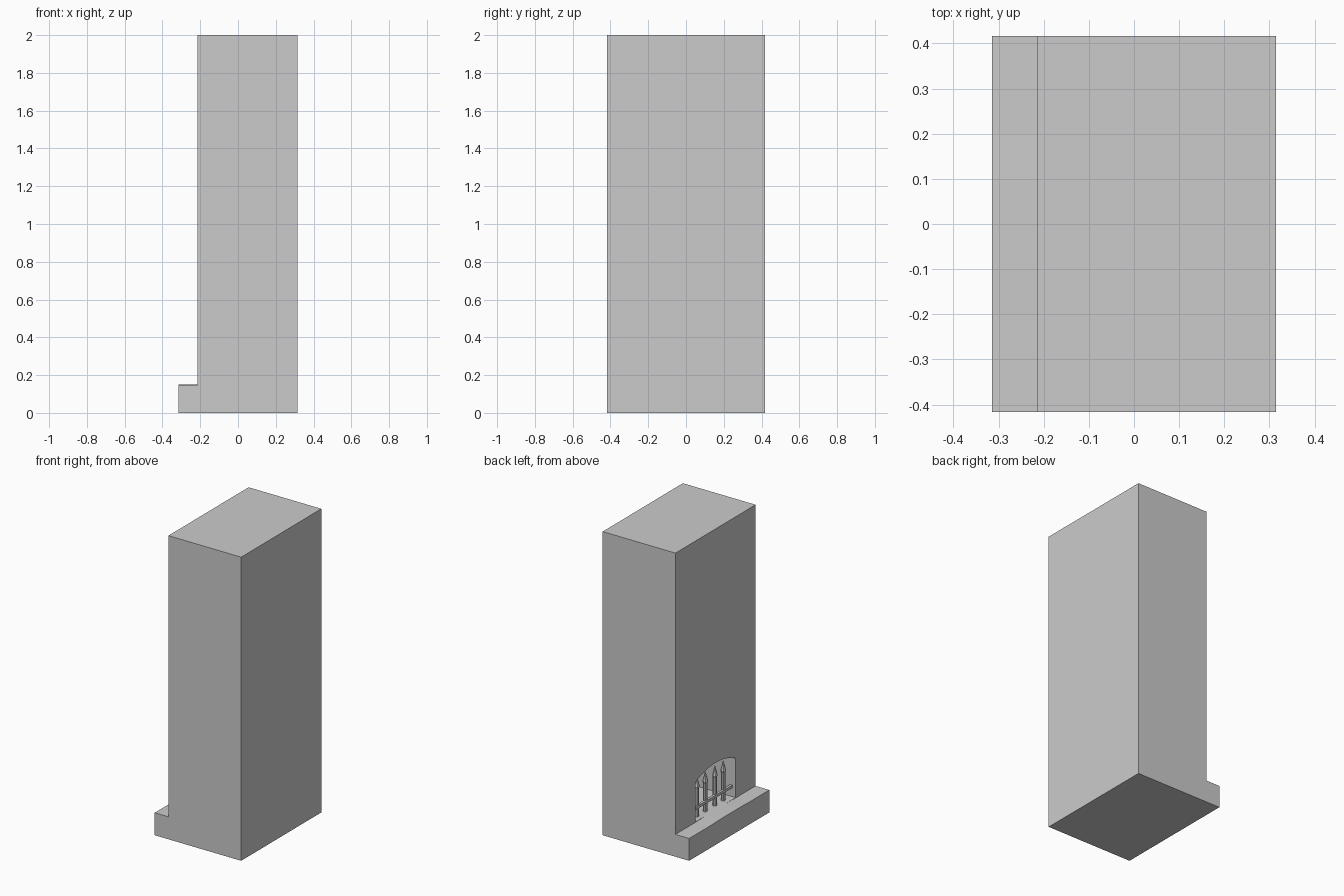
import bpy, bmesh, math

if "Cube" in bpy.data.objects:
    bpy.data.objects.remove(bpy.data.objects["Cube"])

XB, XF, XH = 0.315, -0.215, -0.315   # back, breast front, hearth front
HALF_Y, HEIGHT, FLOOR = 0.417, 2.0, 0.15


def finish(bm, name):
    bmesh.ops.recalc_face_normals(bm, faces=bm.faces[:])
    mesh = bpy.data.meshes.new(name)
    bm.to_mesh(mesh)
    bm.free()
    obj = bpy.data.objects.new(name, mesh)
    bpy.context.collection.objects.link(obj)
    return obj


def extrude_yz(name, profile, x0, x1):
    """Extrude a closed (y, z) outline along x."""
    bm = bmesh.new()
    face = bm.faces.new([bm.verts.new((x0, y, z)) for y, z in profile])
    ext = bmesh.ops.extrude_face_region(bm, geom=[face])
    verts = [v for v in ext["geom"] if isinstance(v, bmesh.types.BMVert)]
    bmesh.ops.translate(bm, verts=verts, vec=(x1 - x0, 0, 0))
    return finish(bm, name)


# chimney breast
breast = extrude_yz("chimney_breast", [(-HALF_Y, 0), (HALF_Y, 0), (HALF_Y, HEIGHT), (-HALF_Y, HEIGHT)], XF, XB)

# arched firebox opening
W, SPRING, RISE, N = 0.21, 0.41, 0.05, 10
R = (W * W + RISE * RISE) / (2 * RISE)
A = math.asin(W / R)
arch = []
for i in range(N + 1):
    t = A - 2 * A * i / N
    arch.append((R * math.sin(t), SPRING + RISE - R + R * math.cos(t)))
cutter = extrude_yz("opening_cutter", [(-W, FLOOR), (W, FLOOR)] + arch, XF - 0.05, XF + 0.40)
cutter.hide_render = True
mod = breast.modifiers.new("opening", "BOOLEAN")
mod.operation, mod.solver, mod.object = "DIFFERENCE", "EXACT", cutter
bpy.context.view_layer.objects.active = breast
bpy.ops.object.modifier_apply(modifier="opening")
bpy.data.objects.remove(cutter, do_unlink=True)

# hearth with a slightly worn top
top = [(HALF_Y, 0.147), (0.2, 0.147), (0.1, FLOOR), (-0.1, FLOOR), (-0.2, 0.148), (-HALF_Y, 0.148)]
extrude_yz("hearth", [(-HALF_Y, 0), (HALF_Y, 0)] + top, XH, XF)

# grate posts with spear tips
GX = XF + 0.04
for n, y in enumerate((-0.137, -0.05, 0.05, 0.137)):
    bm = bmesh.new()
    rings = []
    for r, z in ((0.013, FLOOR), (0.013, 0.335), (0.017, 0.35), (0.002, 0.41)):
        rings.append([bm.verts.new((GX + r * math.cos(k * math.pi / 4), y + r * math.sin(k * math.pi / 4), z))
                      for k in range(8)])
    for a, b in zip(rings, rings[1:]):
        for k in range(8):
            bm.faces.new((a[k], a[(k + 1) % 8], b[(k + 1) % 8], b[k]))
    bm.faces.new(rings[0])
    bm.faces.new(rings[-1])
    finish(bm, f"grate_post_{n + 1}")

# grate cross bar
bpy.ops.mesh.primitive_cube_add(size=1, location=(GX - 0.008, 0, 0.217))
bar = bpy.context.object
bar.name = "grate_bar"
bar.scale = (0.016, 2 * W, 0.018)
